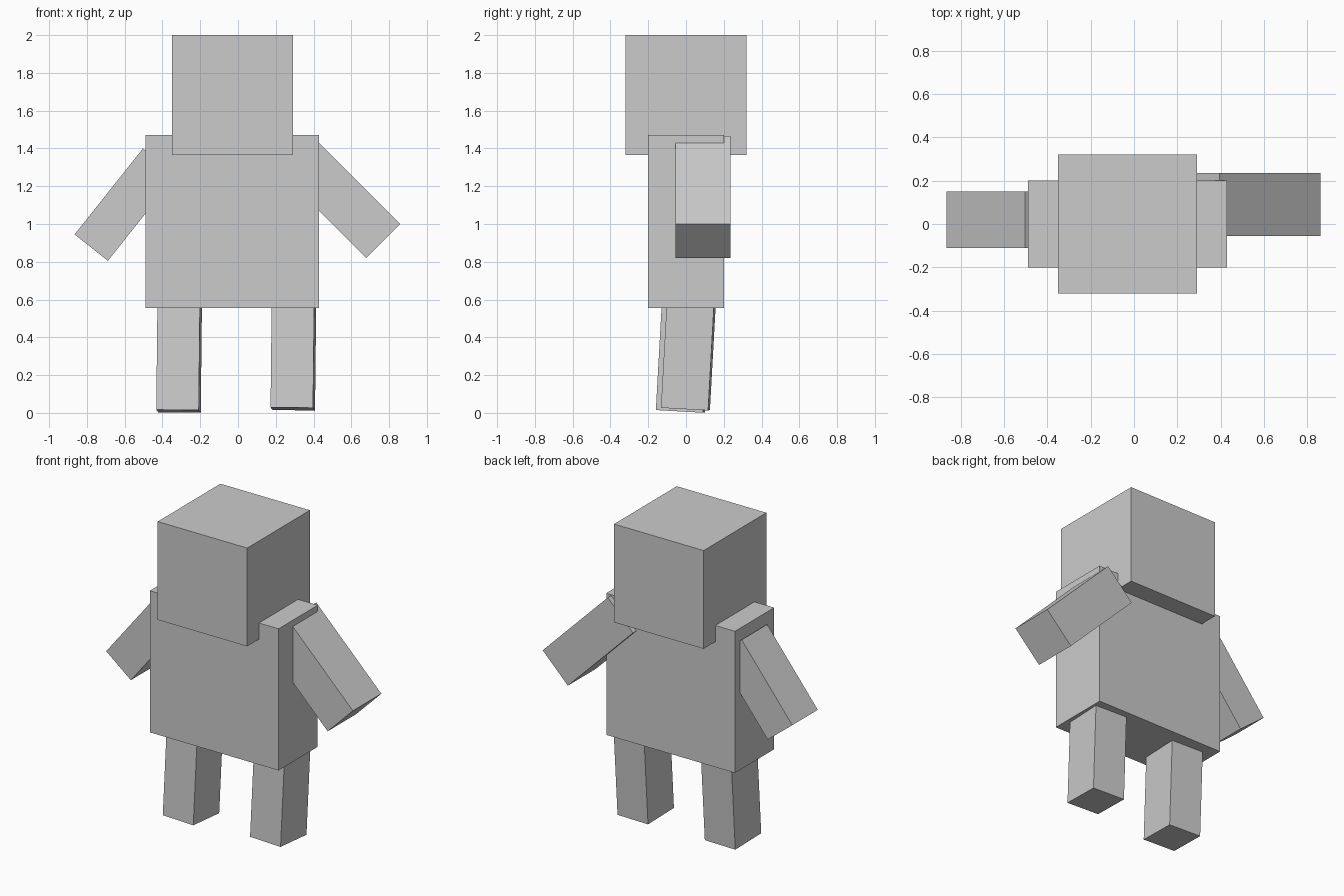
import bpy
import math
from mathutils import Matrix, Vector, Euler

if "Cube" in bpy.data.objects:
    bpy.data.objects.remove(bpy.data.objects["Cube"], do_unlink=True)

# Single plain grey
grey = bpy.data.materials.new("plain_grey")
grey.use_nodes = True
COLOUR = (0.6, 0.6, 0.6, 1)
grey.diffuse_color = COLOUR
grey.node_tree.nodes["Principled BSDF"].inputs["Base Color"].default_value = COLOUR


def block(name, centre, size, turn=Matrix.Identity(4)):
    """Flat-shaded box with its size and rotation baked into the mesh."""
    bpy.ops.mesh.primitive_cube_add(size=1)
    ob = bpy.context.object
    ob.name = name
    ob.data.transform(Matrix.Translation(centre) @ turn @ Matrix.Diagonal((*size, 1)))
    ob.data.materials.append(grey)
    return ob


def arm(name, shoulder, hand, width, back, front):
    """Box whose upper edge runs from shoulder to hand, given as (x, z)."""
    a, b = (Vector((p[0], 0, p[1])) for p in (shoulder, hand))
    along = (b - a).normalized()
    # Downward perpendicular in the frontal plane
    down = Vector((along.z, 0, -along.x))
    if down.z > 0:
        down = -down
    centre = (a + b) / 2 + down * width / 2 + Vector((0, (back + front) / 2, 0))
    angle = math.atan2(along.x, along.z)
    block(name, centre, (width, back - front, (b - a).length),
          Matrix.Rotation(angle, 4, "Y"))


def leg(name, foot):
    """Slightly tilted box standing on the given foot centre."""
    turn = Euler([math.radians(d) for d in (-3.2, 0.5, -2.5)]).to_matrix().to_4x4()
    length = 0.6
    centre = Vector(foot) + turn @ Vector((0, 0, length / 2))
    block(name, centre, (0.225, 0.25, length), turn)


# Head and torso
block("head", (-0.03, 0, 1.683), (0.64, 0.64, 0.635))
block("torso", (-0.03, 0, 1.013), (0.92, 0.4, 0.915))

# Arms, uneven in pose and thickness
arm("left_arm", (0.395, 1.465), (0.86, 1.0), 0.255, 0.235, -0.055)
arm("right_arm", (-0.503, 1.4), (-0.865, 0.945), 0.225, 0.15, -0.11)

# Legs
leg("left_leg", (0.29, -0.003, 0.021))
leg("right_leg", (-0.315, -0.03, 0.009))
